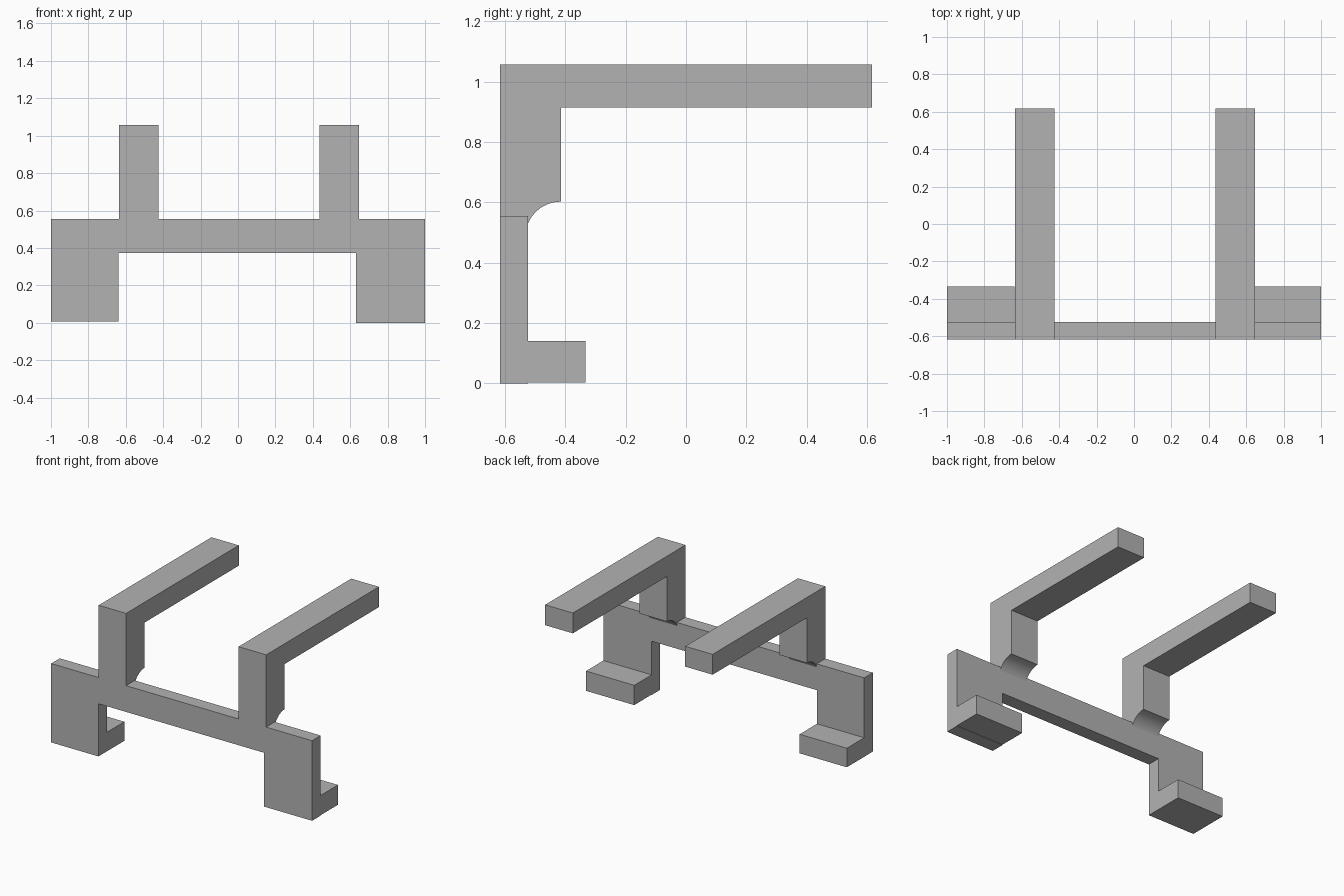
import bpy, bmesh, math
from mathutils import Vector

cube = bpy.data.objects.get("Cube")
if cube:
    bpy.data.objects.remove(cube, do_unlink=True)

grey = bpy.data.materials.new("plain grey")
grey.use_nodes = True
colour = (0.45, 0.45, 0.45, 1)
grey.diffuse_color = colour
grey.node_tree.nodes["Principled BSDF"].inputs["Base Color"].default_value = colour


def extrude_profile(name, points, offset):
    """Close a planar outline and extrude it by an offset."""
    bm = bmesh.new()
    face = bm.faces.new([bm.verts.new(p) for p in points])
    result = bmesh.ops.extrude_face_region(bm, geom=[face], use_keep_orig=True)
    moved = [v for v in result["geom"] if isinstance(v, bmesh.types.BMVert)]
    bmesh.ops.translate(bm, verts=moved, vec=Vector(offset))
    bmesh.ops.recalc_face_normals(bm, faces=bm.faces)
    mesh = bpy.data.meshes.new(name)
    bm.to_mesh(mesh)
    bm.free()
    mesh.materials.append(grey)
    obj = bpy.data.objects.new(name, mesh)
    bpy.context.collection.objects.link(obj)
    return obj


FRONT, BACK = -0.617, -0.523
PLATE_TOP, RAIL_BOTTOM = 0.555, 0.373

# Front plate: cross rail with a leg at each end
outline = [(-1, 0.008), (-0.638, 0.008), (-0.638, RAIL_BOTTOM), (0.63, RAIL_BOTTOM),
           (0.63, 0), (1, 0), (1, PLATE_TOP), (-1, PLATE_TOP)]
extrude_profile("front_plate", [(x, FRONT, z) for x, z in outline],
                (0, BACK - FRONT, 0))

# Foot blocks behind the legs
for name, x0, x1, bottom in (("right_foot", -1, -0.638, 0.008),
                             ("left_foot", 0.63, 1, 0.003)):
    foot = [(BACK, bottom), (-0.333, bottom), (-0.333, 0.14), (BACK, 0.14)]
    extrude_profile(name, [(x0, y, z) for y, z in foot], (x1 - x0, 0, 0))

# Upright arms reaching back, with a concave curve under each upright
RADIUS, HEEL, HEEL_BOTTOM = 0.118, -0.415, 0.602
sweep = math.asin((HEEL - BACK) / RADIUS)
curve = [(HEEL - RADIUS * math.sin(sweep * i / 16),
          HEEL_BOTTOM - RADIUS * (1 - math.cos(sweep * i / 16))) for i in range(17)]
arm = [(FRONT, 1.056), (0.617, 1.056), (0.617, 0.915), (HEEL, 0.915)]
arm += curve + [(BACK, PLATE_TOP), (FRONT, PLATE_TOP)]
for name, x0, x1 in (("right_arm", -0.636, -0.426), ("left_arm", 0.436, 0.648)):
    obj = extrude_profile(name, [(x0, y, z) for y, z in arm], (x1 - x0, 0, 0))
    # Smooth only the curved underside
    for face in obj.data.polygons:
        c, n = face.center, face.normal
        face.use_smooth = (BACK < c.y < HEEL and c.z < HEEL_BOTTOM
                           and n.z < -0.1 and abs(n.x) < 0.1)
    for edge in obj.data.edges:
        a, b = (obj.data.vertices[i].co for i in edge.vertices)
        edge.use_edge_sharp = abs(a.x - b.x) < 0.01
